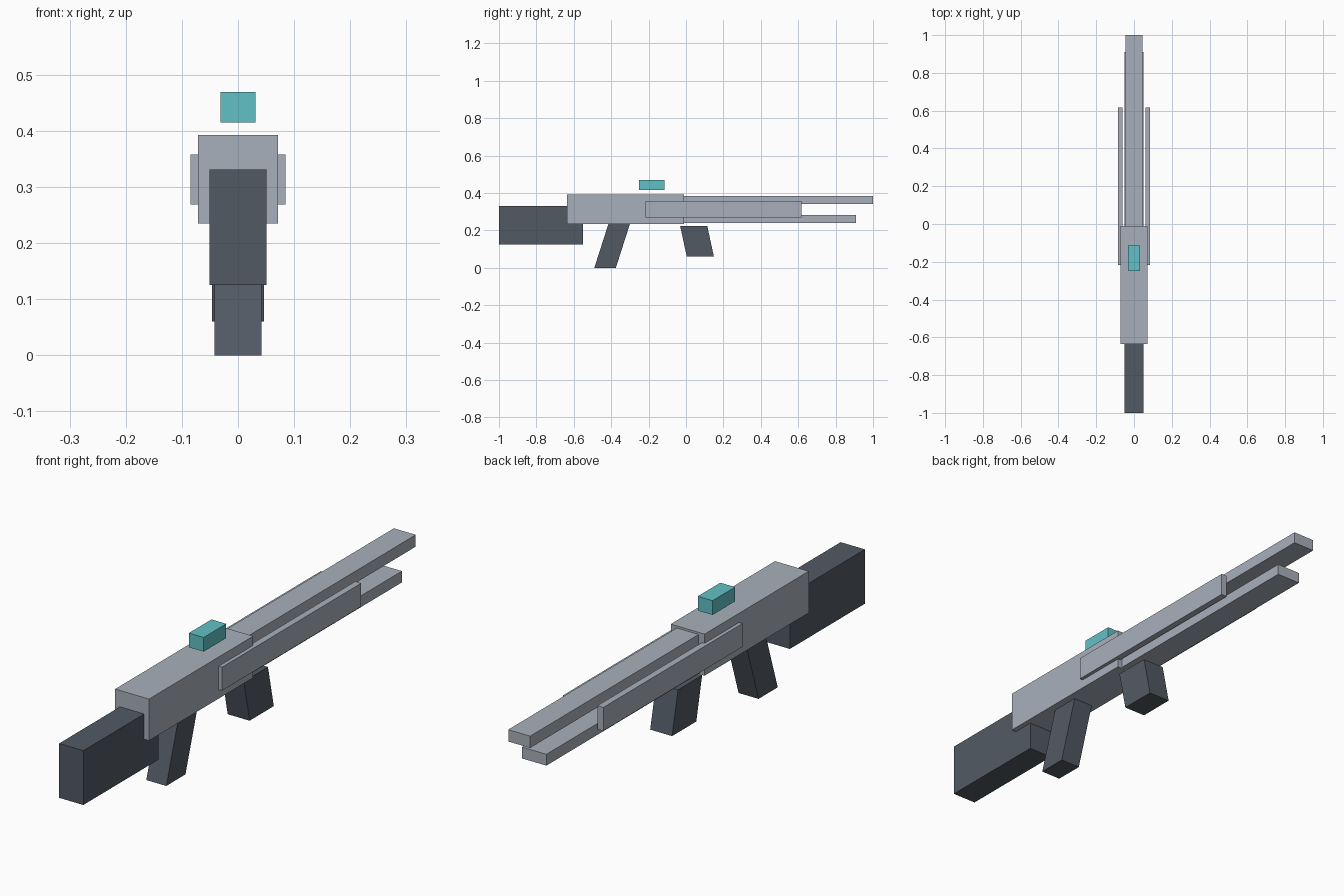
import bpy
import bmesh

default = bpy.data.objects.get("Cube")
if default:
    bpy.data.objects.remove(default, do_unlink=True)


def make_material(name, rgb):
    mat = bpy.data.materials.new(name)
    mat.use_nodes = True
    color = (*rgb, 1.0)
    mat.diffuse_color = color
    mat.node_tree.nodes["Principled BSDF"].inputs["Base Color"].default_value = color
    return mat


dark = make_material("dark slate", (0.084, 0.102, 0.127))
metal = make_material("light grey metal", (0.397, 0.434, 0.497))
teal = make_material("teal", (0.122, 0.533, 0.565))


def block(name, mat, x, y, z, slant=0.0):
    """Box from (min, max) ranges; slant shifts the top edge along y."""
    bm = bmesh.new()
    bmesh.ops.create_cube(bm, size=1.0)
    for v in bm.verts:
        top = v.co.z > 0
        v.co.x = x[v.co.x > 0]
        v.co.y = y[v.co.y > 0] + (slant if top else 0.0)
        v.co.z = z[top]
    mesh = bpy.data.meshes.new(name)
    bm.to_mesh(mesh)
    bm.free()
    mesh.materials.append(mat)
    obj = bpy.data.objects.new(name, mesh)
    bpy.context.collection.objects.link(obj)
    return obj


def centred(name, mat, half_width, y, z, slant=0.0):
    return block(name, mat, (-half_width, half_width), y, z, slant)


# Body and stock
centred("stock", dark, 0.051, (-1.0, -0.55), (0.125, 0.331))
centred("receiver", metal, 0.071, (-0.635, -0.01), (0.235, 0.393))

# Twin barrels
centred("upper_barrel", metal, 0.046, (-0.05, 1.0), (0.34, 0.385))
centred("lower_barrel", metal, 0.051, (-0.05, 0.91), (0.24, 0.283))

# Side rails
block("left_rail", metal, (0.06, 0.085), (-0.217, 0.617), (0.269, 0.358))
block("right_rail", metal, (-0.085, -0.06), (-0.217, 0.617), (0.269, 0.358))

# Slanted grips
centred("rear_grip", dark, 0.042, (-0.49, -0.375), (0.0, 0.237), 0.076)
centred("front_grip", dark, 0.046, (0.004, 0.149), (0.06, 0.222), -0.035)

# Floating sight
centred("sight", teal, 0.031, (-0.25, -0.115), (0.415, 0.469))
